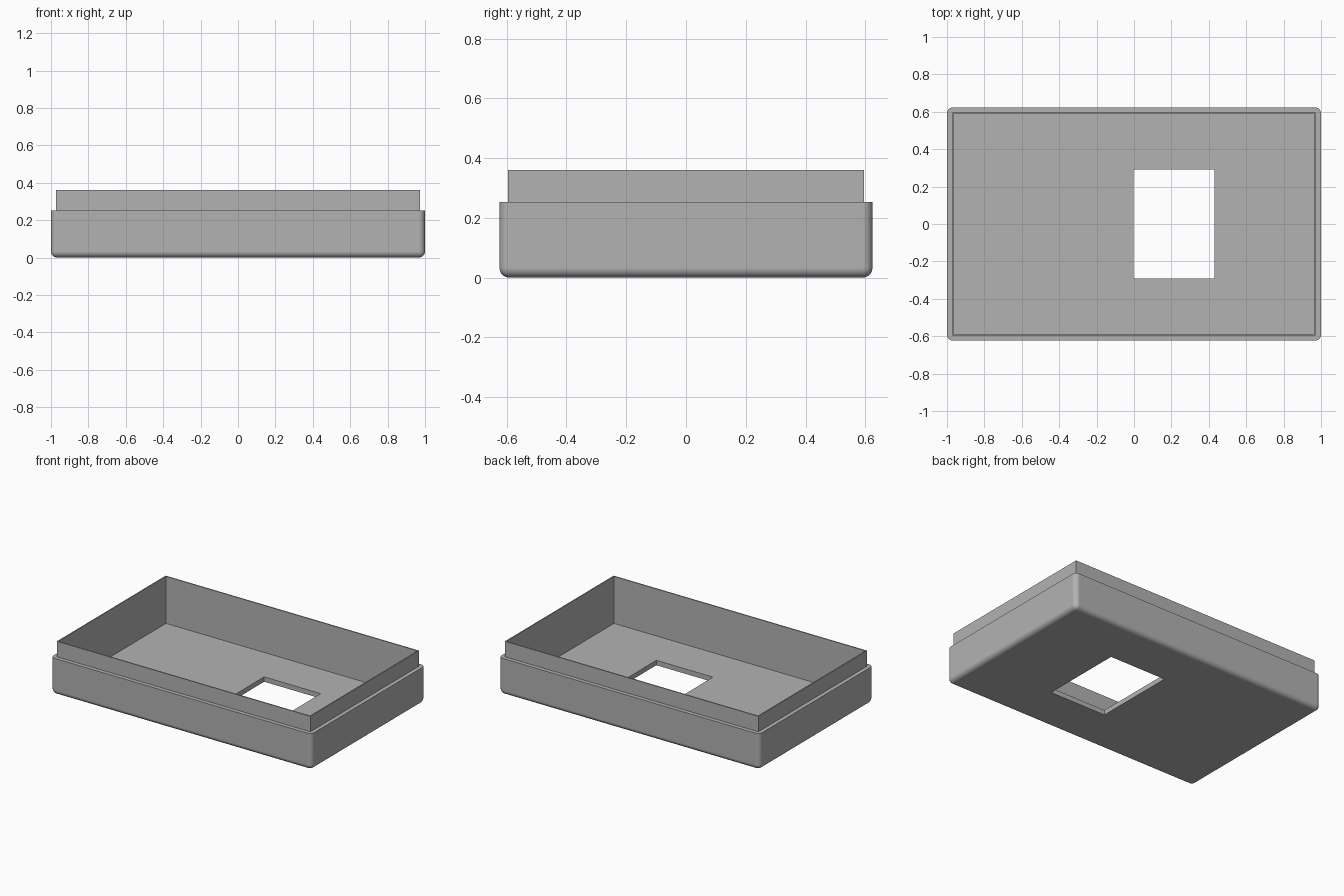
import bpy, bmesh, math
from mathutils import Vector

cube = bpy.data.objects.get("Cube")
if cube:
    bpy.data.objects.remove(cube, do_unlink=True)

HALF_X, HALF_Y = 1.0, 0.624      # outer shell
LEDGE_Z, TOP_Z = 0.253, 0.36     # ledge and rim heights
FLOOR = 0.034                    # floor thickness
STEP, RIM = 0.028, 0.008         # ledge width, rim thickness
RADIUS = 0.033                   # rounded outer edges

grey = bpy.data.materials.new("plain grey")
grey.use_nodes = True
grey.diffuse_color = (0.45, 0.45, 0.45, 1)
grey.node_tree.nodes["Principled BSDF"].inputs["Base Color"].default_value = (0.45, 0.45, 0.45, 1)


def box(name, low, high, round_radius=0):
    """Box between two corners; optionally rounds every edge except the top ones."""
    low, high = Vector(low), Vector(high)
    bm = bmesh.new()
    bmesh.ops.create_cube(bm, size=1)
    for v in bm.verts:
        v.co = (low + high) / 2 + v.co * (high - low)
    if round_radius:
        edges = [e for e in bm.edges if min(v.co.z for v in e.verts) < high.z - 1e-4]
        bmesh.ops.bevel(bm, geom=edges, offset=round_radius, segments=8,
                        profile=0.5, affect='EDGES', clamp_overlap=True)
    bmesh.ops.recalc_face_normals(bm, faces=bm.faces)
    mesh = bpy.data.meshes.new(name)
    bm.to_mesh(mesh)
    bm.free()
    mesh.materials.append(grey)
    obj = bpy.data.objects.new(name, mesh)
    bpy.context.collection.objects.link(obj)
    return obj


def combine(target, tool, operation):
    """Apply a boolean and remove the tool."""
    mod = target.modifiers.new(tool.name, 'BOOLEAN')
    mod.operation, mod.solver, mod.object = operation, 'EXACT', tool
    bpy.context.view_layer.objects.active = target
    bpy.ops.object.modifier_apply(modifier=mod.name)
    bpy.data.objects.remove(tool, do_unlink=True)


# Rounded outer shell with the narrower rim rising out of it
tray = box("tray", (-HALF_X, -HALF_Y, 0), (HALF_X, HALF_Y, LEDGE_Z), RADIUS)
rx, ry = HALF_X - STEP, HALF_Y - STEP
combine(tray, box("rim", (-rx, -ry, 0.1), (rx, ry, TOP_Z)), 'UNION')

# Hollow inside
ix, iy = rx - RIM, ry - RIM
combine(tray, box("cavity", (-ix, -iy, FLOOR), (ix, iy, TOP_Z + 0.1)), 'DIFFERENCE')

# Rectangular window through the floor
combine(tray, box("window", (-0.003, -0.291, -0.1), (0.431, 0.291, 0.1)), 'DIFFERENCE')

# Smooth rounded edges, crisp flat faces
bpy.ops.object.select_all(action='DESELECT')
tray.select_set(True)
bpy.context.view_layer.objects.active = tray
bpy.ops.object.shade_smooth_by_angle(angle=math.radians(30))
weighted = tray.modifiers.new("even shading", 'WEIGHTED_NORMAL')
weighted.keep_sharp = True
